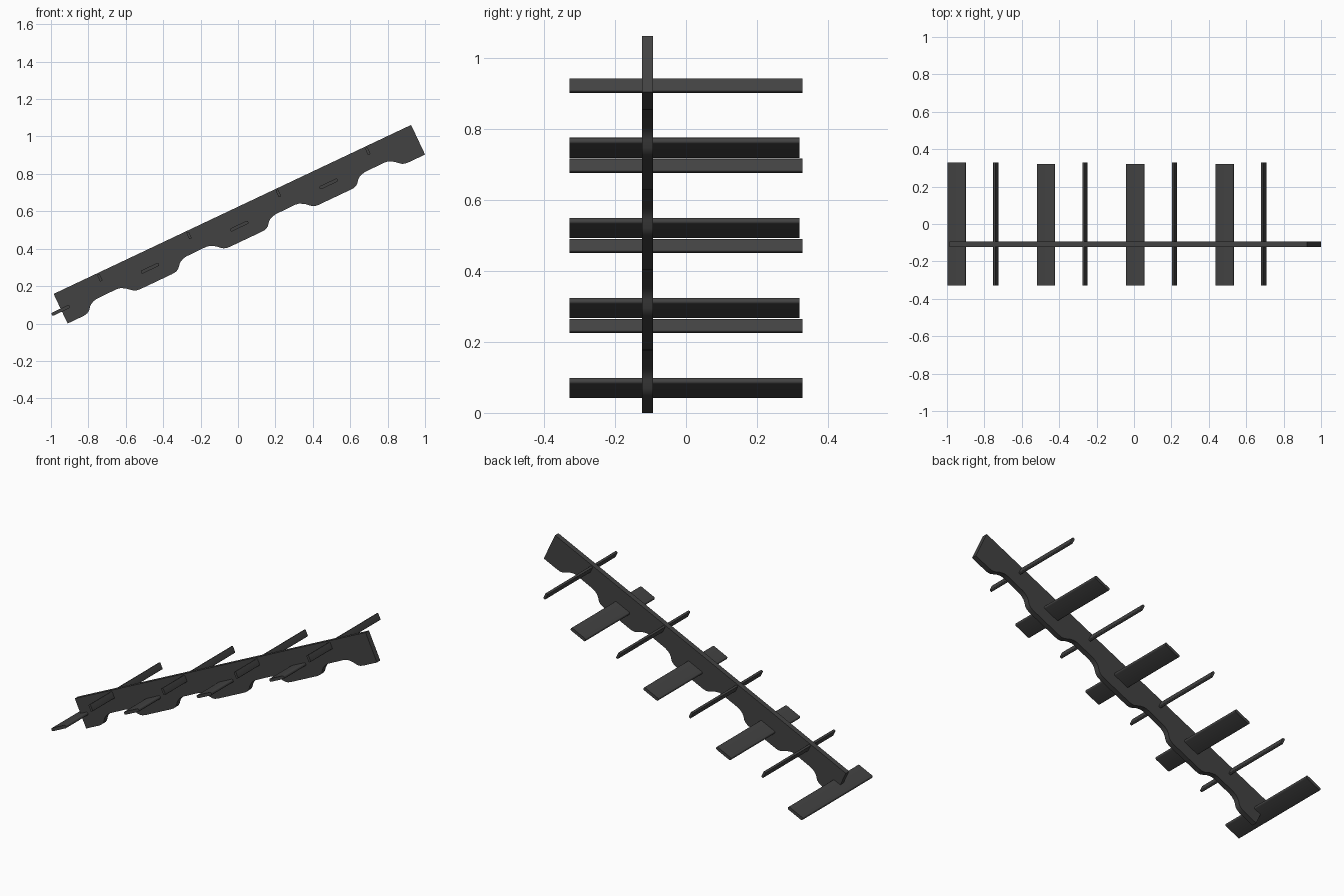
import bpy, bmesh
from math import radians, sin, cos, pi
from mathutils import Vector

if "Cube" in bpy.data.objects:
    bpy.data.objects.remove(bpy.data.objects["Cube"])

ANGLE = radians(25.3)       # pitch of the flight
PERIOD = 0.5285             # spacing of steps along the slope
STEPS = 4

mat = bpy.data.materials.new("dark_grey")
mat.diffuse_color = (0.055, 0.055, 0.055, 1)
mat.use_nodes = True
mat.node_tree.nodes["Principled BSDF"].inputs["Base Color"].default_value = mat.diffuse_color


def extrude_y(name, profile, y0, y1, origin, angle):
    """Extrude a local (u, v) profile along y, tilted by angle in the xz plane."""
    bm = bmesh.new()
    c, s = cos(angle), sin(angle)
    verts = [bm.verts.new((origin[0] + u * c - v * s, y0, origin[1] + u * s + v * c))
             for u, v in profile]
    face = bm.faces.new(verts)
    ext = bmesh.ops.extrude_face_region(bm, geom=[face])
    moved = [g for g in ext["geom"] if isinstance(g, bmesh.types.BMVert)]
    bmesh.ops.translate(bm, vec=Vector((0, y1 - y0, 0)), verts=moved)
    bmesh.ops.recalc_face_normals(bm, faces=bm.faces[:])
    me = bpy.data.meshes.new(name)
    bm.to_mesh(me)
    bm.free()
    me.materials.append(mat)
    ob = bpy.data.objects.new(name, me)
    bpy.context.collection.objects.link(ob)
    bpy.context.view_layer.objects.active = ob
    ob.select_set(True)
    bpy.ops.object.shade_smooth_by_angle(angle=radians(30))
    ob.select_set(False)
    return ob


def rounded_rect(w, h, r, n=4):
    pts = []
    for k, (sx, sy) in enumerate([(1, 1), (-1, 1), (-1, -1), (1, -1)]):
        for i in range(n + 1):
            a = (k + i / n) * pi / 2
            pts.append((sx * (w / 2 - r) + r * cos(a), sy * (h / 2 - r) + r * sin(a)))
    return pts


# Stringer with a scalloped underside
scallop = [(0.088, 0), (0.105, 0.001), (0.12, 0.005), (0.133, 0.013), (0.148, 0.031),
           (0.16, 0.041), (0.178, 0.049), (0.2, 0.053), (0.315, 0.054), (0.334, 0.051),
           (0.35, 0.043), (0.365, 0.034), (0.38, 0.02), (0.395, 0.008), (0.41, 0.002),
           (0.43, 0)]
length = PERIOD * STEPS
profile = [(0, 0)]
for i in range(STEPS):
    profile += [(u + i * PERIOD, v) for u, v in scallop]
profile += [(length, 0), (length, 0.175), (0, 0.175)]
extrude_y("stringer", profile, -0.124, -0.093, (-0.911, 0), ANGLE)

# Wide treads and narrow cross slats
tread = rounded_rect(0.106, 0.018, 0.007)
slat = rounded_rect(0.0145, 0.04, 0.004)
for i in range(STEPS):
    dx, dz = 0.4775 * i, 0.2255 * i
    extrude_y(f"tread_{i + 1}", tread, -0.328, 0.328 if i == 0 else 0.32,
              (-0.948 + dx, 0.07 + dz), ANGLE)
    extrude_y(f"slat_{i + 1}", slat, -0.328, 0.328,
              (-0.739 + dx, 0.245 + dz), ANGLE)
